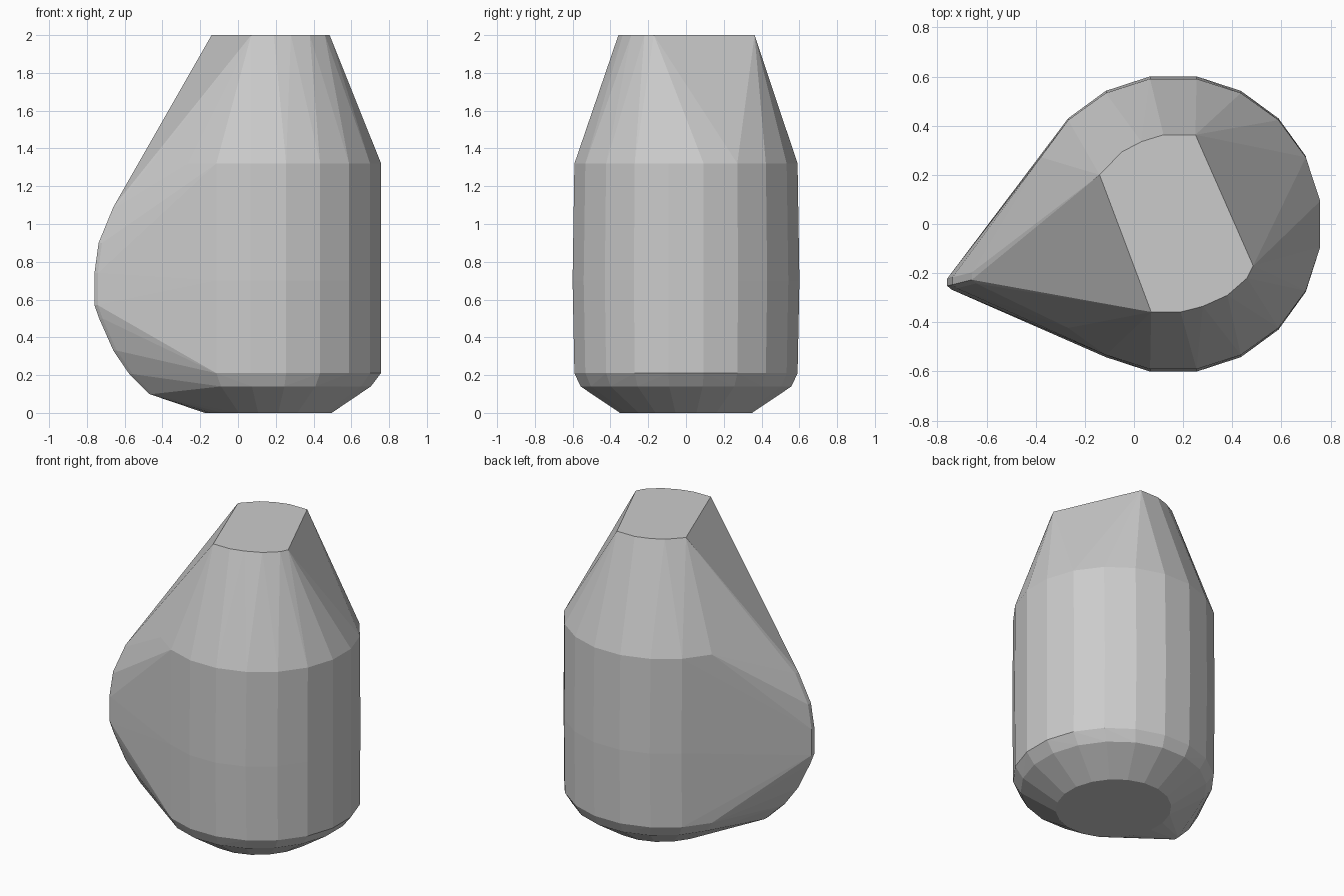
import bpy, bmesh
from math import sin, cos, radians

if "Cube" in bpy.data.objects:
    bpy.data.objects.remove(bpy.data.objects["Cube"])

CX = 0.16  # axis of the round body
points = []


def ring(z, rx, ry, sides=20):
    for i in range(sides):
        a = radians(9 + i * 360 / sides)
        points.append((CX + rx * cos(a), ry * sin(a), z))


# round body: flat base, bevelled foot, slightly barrelled wall, shoulder
for z, rx, ry in [(0, 0.34, 0.354), (0.14, 0.55, 0.565), (0.21, 0.604, 0.598),
                  (0.7, 0.605, 0.608), (1.32, 0.605, 0.598)]:
    ring(z, rx, ry)

# top: two arcs joined by straight edges
rim = [(-0.14, 0.2), (-0.05, 0.293), (0.03, 0.335), (0.12, 0.363), (0.25, 0.363),
       (0.485, -0.17), (0.46, -0.22), (0.38, -0.29), (0.28, -0.335), (0.19, -0.358), (0.07, -0.358)]
points += [(x, y, 2) for x, y in rim]

# narrow side ridge: profile in (x, z) with a rounded thin edge
ridge = [(-0.47, 0.1), (-0.575, 0.205), (-0.66, 0.33), (-0.735, 0.5), (-0.76, 0.57),
         (-0.76, 0.74), (-0.738, 0.9), (-0.66, 1.09)]
for x, z in ridge:
    y = -0.237 + (x + 0.76) * 0.25
    for side, back in [(-0.015, 0), (0.015, 0), (-0.03, 0.018), (0.03, 0.018)]:
        points.append((x + back, y + side, z))

# wrap everything in one convex shell
bm = bmesh.new()
for p in points:
    bm.verts.new(p)
res = bmesh.ops.convex_hull(bm, input=bm.verts)
loose = [v for v in bm.verts if not v.link_faces]
bmesh.ops.delete(bm, geom=loose, context='VERTS')
bmesh.ops.dissolve_limit(bm, angle_limit=radians(0.5), verts=bm.verts, edges=bm.edges)
bmesh.ops.recalc_face_normals(bm, faces=bm.faces)
mesh = bpy.data.meshes.new("vessel_shell")
bm.to_mesh(mesh)
bm.free()
shell = bpy.data.objects.new("vessel_shell", mesh)
bpy.context.collection.objects.link(shell)
